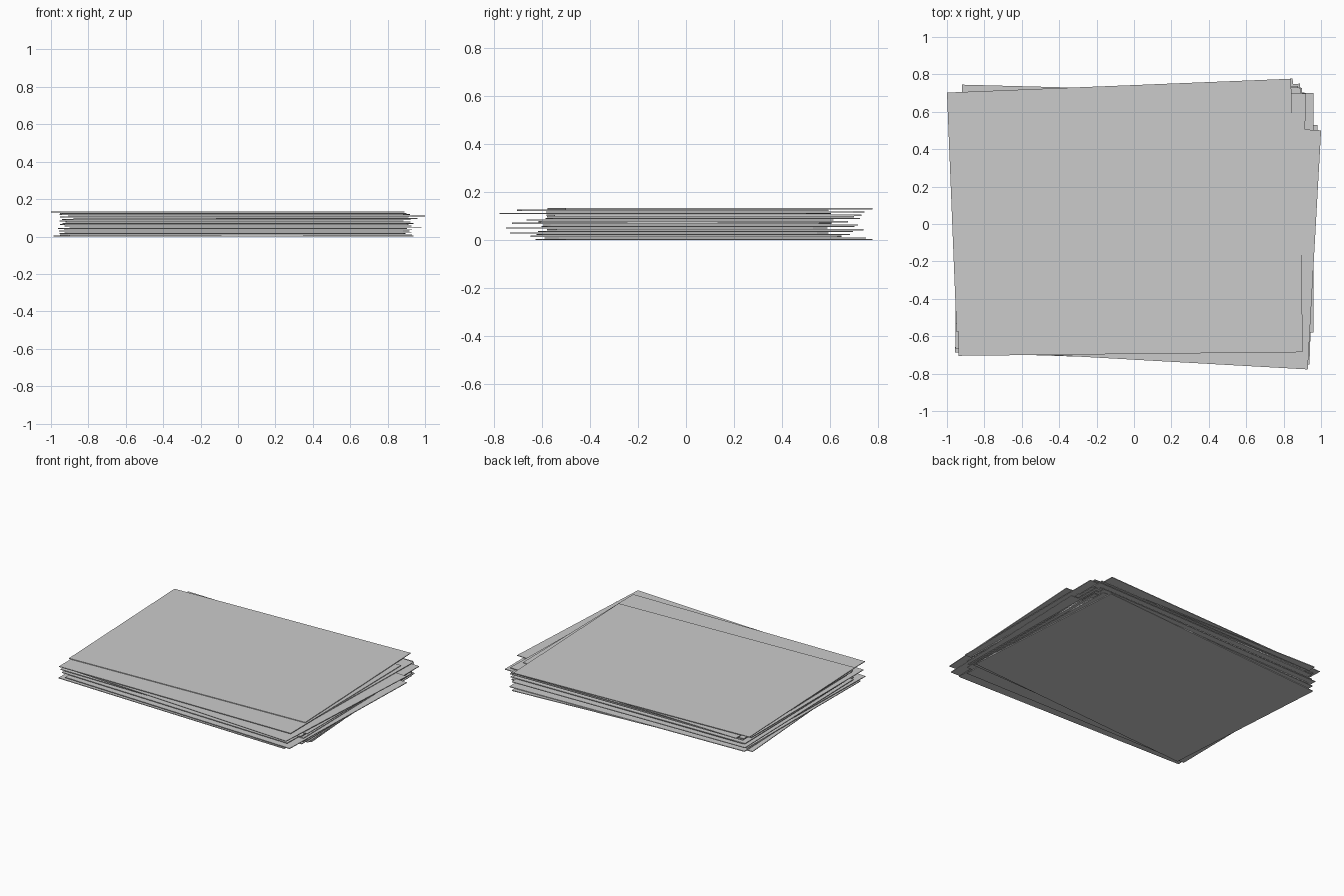
import bpy
from math import radians

LENGTH, WIDTH, THICK, PITCH = 1.84, 1.28, 0.005, 0.00675

# Loose stack, bottom to top: (x offset, y offset, turn in degrees)
LAYOUT = [
    (-0.025, 0.075, 4.0), (-0.01, 0.08, 1.9), (-0.03, 0.0, -0.5), (0.0, 0.03, 0.8),
    (-0.02, -0.07, -1.5), (0.0, 0.04, 1.0), (-0.03, 0.08, 1.2), (0.04, -0.08, -1.9),
    (0.0, 0.05, 0.8), (-0.02, 0.06, 1.0), (0.0, -0.06, -1.6), (0.0, 0.03, 0.3),
    (-0.035, -0.025, 0.0), (-0.01, 0.07, 1.0), (0.04, 0.06, 0.0), (-0.02, 0.075, 1.0),
    (0.046, -0.087, -3.2), (-0.017, 0.081, -1.5), (-0.025, -0.055, 0.6), (-0.055, 0.10, 2.3),
]


def add_sheet(index, x, y, turn):
    # One thin rectangular sheet of paper
    z = index * PITCH + THICK / 2
    bpy.ops.mesh.primitive_cube_add(size=1, location=(x, y, z), rotation=(0, 0, radians(turn)))
    sheet = bpy.context.object
    sheet.name = f"paper_sheet_{index + 1:02d}"
    sheet.scale = (LENGTH, WIDTH, THICK)
    bpy.ops.object.transform_apply(location=False, rotation=False, scale=True)


for i, (x, y, turn) in enumerate(LAYOUT):
    add_sheet(i, x, y, turn)
